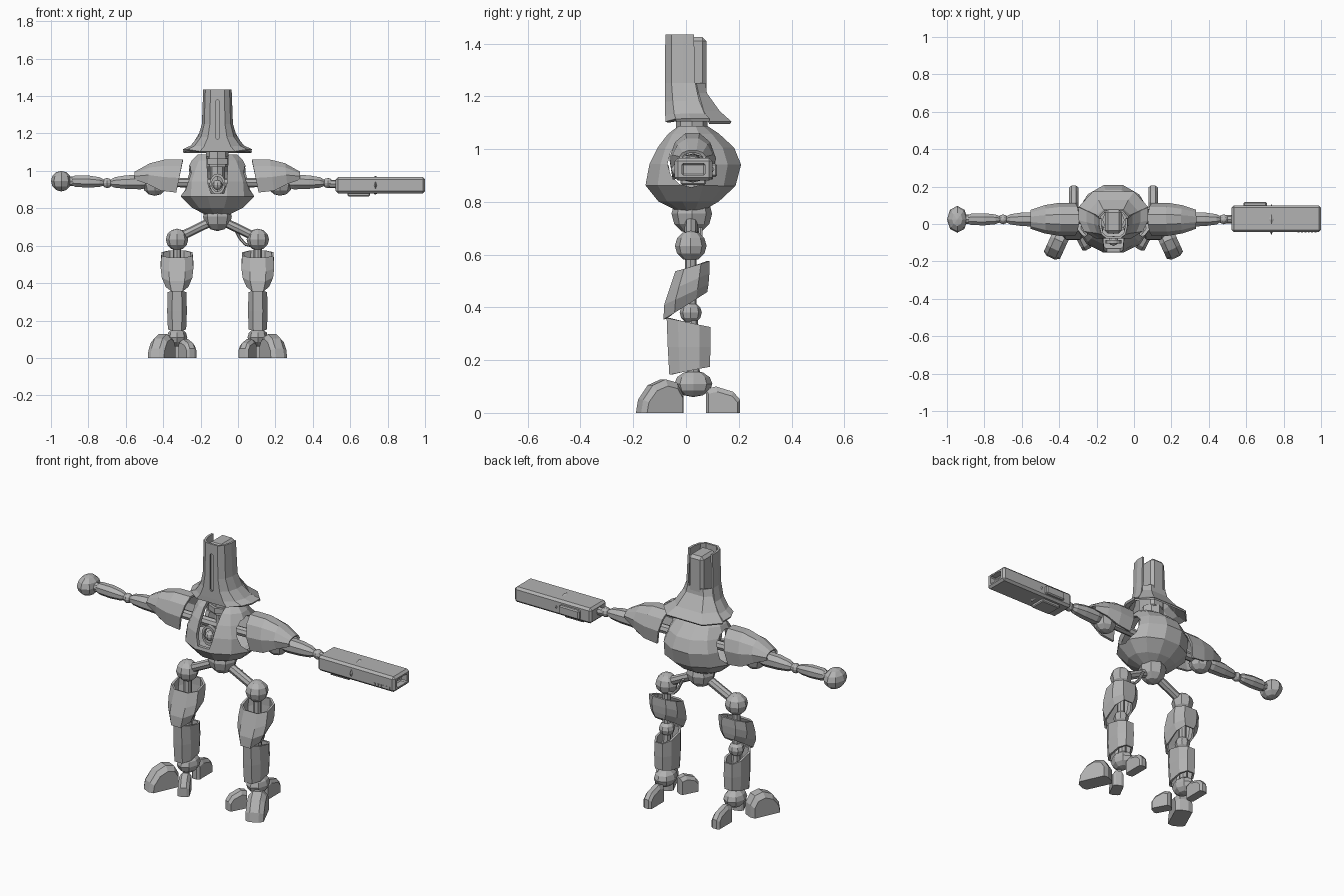
import bpy, bmesh, math
from mathutils import Vector, Matrix

if "Cube" in bpy.data.objects:
    bpy.data.objects.remove(bpy.data.objects["Cube"])

grey = bpy.data.materials.new("armour_grey")
grey.use_nodes = True
grey.diffuse_color = (0.45, 0.45, 0.45, 1)
grey.node_tree.nodes["Principled BSDF"].inputs["Base Color"].default_value = (0.45, 0.45, 0.45, 1)

CX = -0.11   # body's middle plane
CY = 0.025   # depth of the arm line


def finish(name, bm, thick=0, bevel=0):
    bmesh.ops.recalc_face_normals(bm, faces=bm.faces)
    me = bpy.data.meshes.new(name)
    bm.to_mesh(me)
    bm.free()
    me.materials.append(grey)
    ob = bpy.data.objects.new(name, me)
    bpy.context.collection.objects.link(ob)
    if thick:
        m = ob.modifiers.new("thickness", "SOLIDIFY")
        m.thickness, m.offset = thick, 0
    if bevel:
        m = ob.modifiers.new("bevel", "BEVEL")
        m.width, m.segments = bevel, 1
    return ob


def loft(name, rings, closed=True, caps=True, thick=0, bevel=0):
    bm = bmesh.new()
    rows = [[bm.verts.new(p) for p in r] for r in rings]
    n = len(rows[0])
    for a, b in zip(rows, rows[1:]):
        for i in range(n if closed else n - 1):
            j = (i + 1) % n
            bm.faces.new((a[i], a[j], b[j], b[i]))
    if closed and caps:
        bm.faces.new(rows[0])
        bm.faces.new(rows[-1])
    return finish(name, bm, thick, bevel)


def ball(name, loc, size, seg=8, rings=6):
    bm = bmesh.new()
    bmesh.ops.create_uvsphere(bm, u_segments=seg, v_segments=rings, radius=1)
    bmesh.ops.transform(bm, matrix=Matrix.Translation(loc) @ Matrix.Diagonal((*size, 1)), verts=bm.verts)
    return finish(name, bm)


def rod(name, a, b, r, seg=8):
    a, b = Vector(a), Vector(b)
    bm = bmesh.new()
    bmesh.ops.create_cone(bm, cap_ends=True, segments=seg, radius1=r, radius2=r, depth=(b - a).length)
    turn = (b - a).to_track_quat("Z", "Y").to_matrix().to_4x4()
    bmesh.ops.transform(bm, matrix=Matrix.Translation((a + b) / 2) @ turn, verts=bm.verts)
    return finish(name, bm)


def box(name, lo, hi, bevel=0):
    pts = [[(x, y, z) for x, y in ((lo[0], lo[1]), (hi[0], lo[1]), (hi[0], hi[1]), (lo[0], hi[1]))]
           for z in (lo[2], hi[2])]
    return loft(name, pts, bevel=bevel)


def cut(target, cutter):
    m = target.modifiers.new("cut", "BOOLEAN")
    m.operation, m.object, m.solver = "DIFFERENCE", cutter, "EXACT"
    cutter.hide_render = True
    cutter.hide_set(True)


def leg_ring(x, hx, yf, yb, zf, zb):
    # chamfered section whose height runs from zf at the front to zb at the back
    ym, hy = (yf + yb) / 2, (yb - yf) / 2
    shape = [(1, .5), (.5, 1), (-.5, 1), (-1, .5), (-1, -.5), (-.5, -1), (.5, -1), (1, -.5)]
    return [(x + hx * u, ym + hy * v, zf + (zb - zf) * (v + 1) / 2) for u, v in shape]


def limb(name, s, rows):
    # eight-sided tapered tube running sideways
    return loft(name, [[(CX + s * d, CY + r * math.cos(math.pi * (k + .5) / 4),
                         z + r * math.sin(math.pi * (k + .5) / 4)) for k in range(8)] for d, z, r in rows])


def toe(name, start, end, width, profile):
    a, b = Vector((*start, 0)), Vector((*end, 0))
    d = (b - a).normalized()
    side = Vector((-d.y, d.x, 0)) * width / 2
    length = (b - a).length
    rings = [[a + d * u * length + side * k + Vector((0, 0, z)) for u, z in profile] for k in (-1, -.5, .5, 1)]
    mid = sum(rings[0], Vector()) / len(profile)
    for i in (0, 3):   # narrow the flanks
        c = sum(rings[i], Vector()) / len(profile)
        rings[i] = [Vector((c.x + (p.x - c.x) * .85, c.y + (p.y - c.y) * .85, p.z * .8)) for p in rings[i]]
    return loft(name, rings)


# torso shell with arm openings and a chest slot
def torso_ring(z, hw, yf, yb):
    pts = []
    for k in range(12):
        t = math.pi * (k + .5) / 6
        y = math.sin(t)
        pts.append((CX + hw * math.cos(t) * 1.03, .02 + y * ((yb - .02) if y > 0 else (.02 - yf)) * 1.03, z))
    return pts


torso = loft("torso_shell", [torso_ring(*r) for r in (
    (.775, .06, -.03, .06), (.81, .13, -.10, .12), (.865, .187, -.145, .18), (.94, .18, -.13, .20),
    (1.0, .155, -.105, .175), (1.05, .13, -.07, .12), (1.08, .10, -.03, .075))], caps=False, thick=.02)
cut(torso, rod("arm_hole_cutter", (CX - .3, .02, .945), (CX + .3, .02, .945), .09, 12))
slot = [(-.035, .88), (.035, .88), (.05, .93), (.06, 1.12), (-.06, 1.12), (-.05, .93)]
cut(torso, loft("chest_slot_cutter", [[(CX + u, y, z) for u, z in slot] for y in (-.3, -.02)]))

# chest core inside the slot
ball("chest_core", (CX, -.09, .925), (.027, .027, .027))
arch = [(CX + .042 * math.cos(t), -.095, .93 + .055 * math.sin(t))
        for t in (math.pi * k / 8 for k in range(16))]
inner = [(CX + (x - CX) * .72, y, .93 + (z - .93) * .72) for x, y, z in arch]
loft("core_frame", [arch, inner], caps=False, thick=.02)
rod("spine", (CX, .03, .76), (CX, .03, 1.05), .04)
rod("neck", (CX, .022, 1.02), (CX, .022, 1.14), .06)
rod("neck_collar", (CX, .022, 1.035), (CX, .022, 1.065), .075)

# tall hood: folded front shell, flared brim, rear block
hood_rows = ((1.435, .07, -.01, .03), (1.25, .077, -.01, .035), (1.18, .098, .0, .05),
             (1.13, .14, .01, .07), (1.11, .183, .02, .09))
hood = []
for z, w, ym, yb in hood_rows:
    half = [(w * .5, -.073, z - max(0, 1.13 - z) * .4), (w * .85, (ym - .073) / 2 - .01, z), (w, ym, z), (w, yb, z)]
    hood.append([(CX - x, y, zz) for x, y, zz in half[::-1]] + [(CX + x, y, zz) for x, y, zz in half])
shell = loft("hood_front", hood, closed=False, thick=.012)
cut(shell, box("hood_slit_cutter", (CX - .01, -.1, 1.17), (CX + .01, -.055, 1.38), .007))
loft("hood_brim_back", [[(CX + u * w, y, z) for u, y in
                         ((1, ys), (.6, yb), (-.6, yb), (-1, ys))]
     for z, w, ys, yb in ((1.25, .077, .035, .07), (1.21, .088, .045, .075), (1.14, .13, .065, .125),
                          (1.10, .183, .09, .17))], closed=False, thick=.01)
box("hood_rear_block", (CX - .045, -.05, 1.12), (CX + .045, .077, 1.425), .015)

# pelvis
ball("pelvis", (CX, .022, .755), (.077, .077, .077))

CLAW = [(0, 0), (0, .07), (.15, .115), (.42, .127), (.72, .105), (.95, .05), (1, 0)]
SMALL = [(0, 0), (0, .09), (.3, .1), (.8, .08), (1, .05), (1, 0)]

for s, side in ((-1, "right"), (1, "left")):
    X = CX + s * .216
    # leg joints and rods
    rod(f"{side}_hip_strut", (CX, .02, .745), (X, .018, .64), .024)
    ball(f"{side}_hip_ball", (X, .018, .633), (.06, .06, .058))
    rod(f"{side}_thigh_rod", (X, .018, .62), (X, .018, .38), .022)
    ball(f"{side}_knee_ball", (X, .018, .38), (.042, .042, .04))
    rod(f"{side}_shin_rod", (X, .02, .38), (X, .03, .11), .024)
    ball(f"{side}_ankle_ball", (X, .028, .11), (.055, .072, .05))
    # leg armour
    loft(f"{side}_thigh_armour", [leg_ring(X, *r) for r in (
        (.078, -.035, .083, .535, .575), (.082, -.06, .083, .46, .53), (.076, -.077, .08, .41, .49),
        (.055, -.08, .075, .355, .46))], caps=False, thick=.012)
    loft(f"{side}_shin_armour", [leg_ring(X, *r) for r in (
        (.044, -.068, .088, .36, .325), (.047, -.064, .088, .25, .25), (.043, -.058, .085, .145, .175))],
        caps=False, thick=.012)
    # three toes
    toe(f"{side}_outer_claw", (CX + s * .262, -.02), (CX + s * .335, -.18), .095, CLAW)
    toe(f"{side}_inner_toe", (CX + s * .185, -.04), (CX + s * .135, -.135), .06, SMALL)
    toe(f"{side}_back_toe", (CX + s * .212, .075), (CX + s * .212, .205), .05, SMALL)

    # arm joints and segments
    rod(f"{side}_shoulder_rod", (CX, CY, .935), (CX + s * .4, CY, .94), .025)
    ball(f"{side}_shoulder_ball", (CX + s * .335, CY, .925), (.065, .06, .058))
    limb(f"{side}_upper_arm", s, ((.36, .94, .03), (.41, .94, .042), (.49, .94, .039), (.55, .938, .03),
                                  (.575, .936, .016)))
    ball(f"{side}_elbow", (CX + s * .59, CY, .935), (.027, .027, .027))
    # arched shoulder armour
    rows = []
    for d, top, hy, low in ((.185, 1.055, .082, .885), (.28, 1.055, .082, .895),
                            (.36, 1.035, .07, .93), (.44, .99, .045, .955)):
        rows.append([(CX + s * (d + (1 - v) * .035 * (.44 - d) / .255), CY + u * hy, low + (top - low) * v)
                     for u, v in ((-.85, 0), (-1, .45), (-.75, .8), (-.3, 1), (.3, 1), (.75, .8), (1, .45), (.85, 0))])
    loft(f"{side}_shoulder_armour", rows, closed=False, thick=.012)

# hanging cable behind the left hip
cable = [Vector((CX + .09 + .09 * t, .055, .70 - .1 * t + .03 * (2 * t - 1) ** 2 - .03)) for t in (0, .33, .66, 1)]
for a, b in zip(cable, cable[1:]):
    rod("hip_cable", a, b, .008, 6)

# right forearm and hand
limb("right_forearm", -1, ((.6, .938, .014), (.63, .94, .028), (.69, .943, .035), (.76, .945, .033), (.785, .945, .02)))
rod("right_wrist", (CX - .76, CY, .945), (CX - .82, CY, .945), .025)
ball("right_hand", (-.945, CY, .945), (.055, .072, .055))

# left arm gun: long bevelled body with a recessed muzzle
gun = box("gun_body", (.522, -.043, .88), (1, .1, .966), .012)
cut(gun, box("muzzle_cutter", (.96, -.015, .9), (1.1, .072, .946), .006))
rod("gun_mount", (.47, CY, .932), (.54, CY, .928), .022)
bpy.context.view_layer.update()
ball("gun_collar", (.735, CY, .923), (.04, .083, .05), 4, 4)
box("gun_magazine", (.585, .09, .895), (.71, .117, .945), .006)
box("gun_lower_rail", (.585, -.02, .864), (.705, .075, .885), .005)
for k in range(6):
    box("gun_vent", (.875 + .018 * k, -.046, .892), (.885 + .018 * k, -.04, .908))
